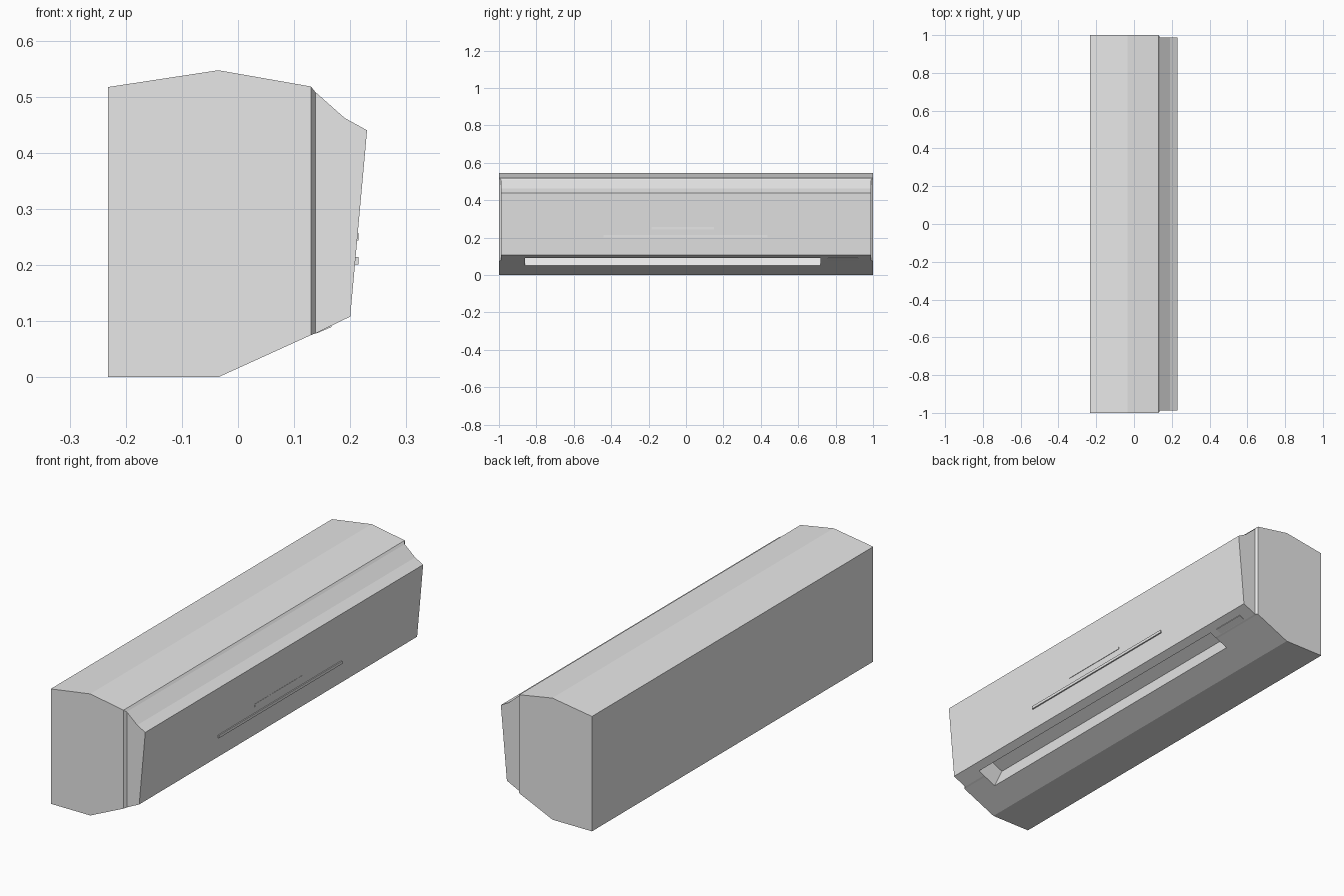
import bpy

if "Cube" in bpy.data.objects:
    bpy.data.objects.remove(bpy.data.objects["Cube"])

shell = bpy.data.materials.new("light_grey_plastic")
shell.diffuse_color = (0.8, 0.8, 0.8, 1)
shell.use_nodes = True
shell.node_tree.nodes["Principled BSDF"].inputs["Base Color"].default_value = shell.diffuse_color


def make(name, verts, faces):
    mesh = bpy.data.meshes.new(name)
    mesh.from_pydata(verts, [], faces)
    mesh.materials.append(shell)
    obj = bpy.data.objects.new(name, mesh)
    bpy.context.collection.objects.link(obj)
    return obj


def extrude(name, profile, y0, y1, caps=None):
    """Extrude a counter-clockwise (x, z) profile along y.
    Points may carry a third value: how far that point is pulled in at each end."""
    n = len(profile)
    pull = [p[2] if len(p) > 2 else 0 for p in profile]
    verts = [(p[0], y0 + d, p[1]) for p, d in zip(profile, pull)]
    verts += [(p[0], y1 - d, p[1]) for p, d in zip(profile, pull)]
    faces = [(i, i + n, (i + 1) % n + n, (i + 1) % n) for i in range(n)]
    for cap in caps or [range(n)]:
        faces.append(tuple(cap))
        faces.append(tuple(i + n for i in reversed(cap)))
    return make(name, verts, faces)


# Casing: deep rear body, narrow chamfered collar, slightly shorter front panel
IN = 0.012
casing = extrude("casing", [
    (-0.232, 0), (-0.035, 0), (0.13, 0.075),
    (0.138, 0.078, IN), (0.2, 0.108, IN), (0.23, 0.44, IN),
    (0.19, 0.462, IN), (0.138, 0.508, IN),
    (0.13, 0.518), (-0.035, 0.547), (-0.232, 0.517)], -1, 1,
    caps=[[0, 1, 2, 8, 9, 10], [2, 3, 7, 8], [3, 4, 5, 6, 7]])

# Air outlet: pocket cut square into the sloping underside
a, b, d = (0.075, 0.05), (0.165, 0.0915), (-0.041, 0.088)
at = lambda p, k: (p[0] + d[0] * k, p[1] + d[1] * k)
cutter = extrude("outlet_cutter", [at(a, -0.3), at(b, -0.3), at(b, 1), at(a, 1)], -0.86, 0.72)
cutter.hide_render = True
cut = casing.modifiers.new("air_outlet", 'BOOLEAN')
cut.operation, cut.object, cut.solver = 'DIFFERENCE', cutter, 'EXACT'
bpy.context.view_layer.objects.active = casing
bpy.ops.object.modifier_apply(modifier=cut.name)
bpy.data.objects.remove(cutter)


def bar(name, x0, x1, z0, z1, y0, y1):
    return extrude(name, [(x0, z0), (x1, z0), (x1, z1), (x0, z1)], y0, y1)


# Raised trim bars on the front panel
bar("long_trim_bar", 0.205, 0.2145, 0.201, 0.214, -0.44, 0.435)
bar("short_trim_bar", 0.208, 0.2145, 0.244, 0.257, -0.185, 0.15)

# Small indicator plate under the front edge
extrude("indicator_plate", [(0.14, 0.078), (0.167, 0.0895), (0.167, 0.096), (0.14, 0.084)], 0.76, 0.92)
